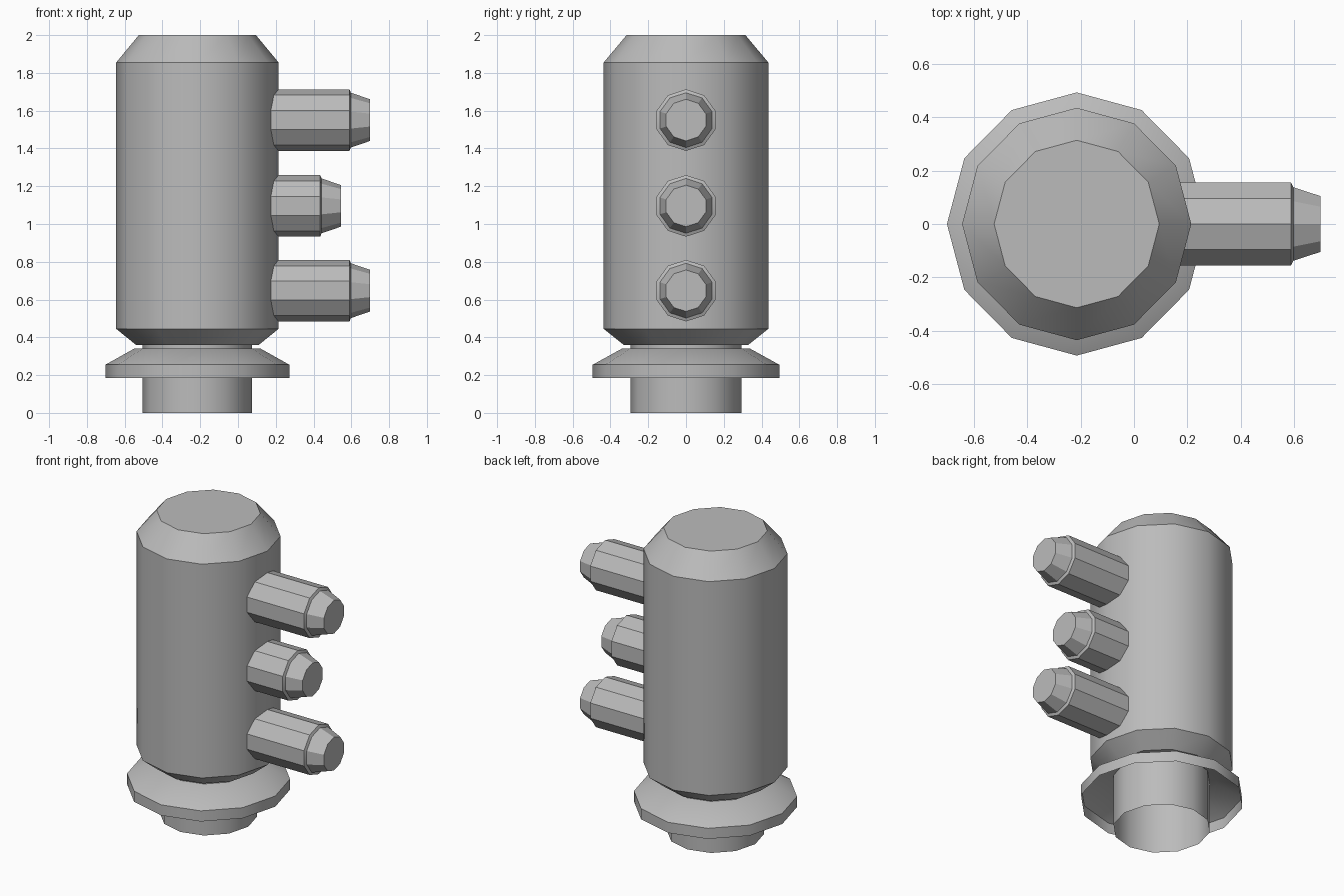
import bpy
import bmesh
import math
from mathutils import Matrix

cube = bpy.data.objects.get("Cube")
if cube:
    bpy.data.objects.remove(cube, do_unlink=True)

AXIS_X = -0.215

grey = bpy.data.materials.new("light grey metal")
grey.use_nodes = True
colour = (0.5, 0.5, 0.5, 1)
grey.diffuse_color = colour
grey.node_tree.nodes["Principled BSDF"].inputs["Base Color"].default_value = colour


def turned(name, profile, sides, matrix, cap_start=True, cap_end=True):
    """Turn a (radius, height) profile round z, then place it."""
    bm = bmesh.new()
    rings = []
    for radius, height in profile:
        angles = [2 * math.pi * i / sides for i in range(sides)]
        rings.append([bm.verts.new((radius * math.cos(a), radius * math.sin(a), height))
                      for a in angles])
    for low, high in zip(rings, rings[1:]):
        for i in range(sides):
            j = (i + 1) % sides
            bm.faces.new((low[i], low[j], high[j], high[i]))
    if cap_start:
        bm.faces.new(rings[0][::-1])
    if cap_end:
        bm.faces.new(rings[-1])
    bm.transform(matrix)
    mesh = bpy.data.meshes.new(name)
    bm.to_mesh(mesh)
    bm.free()
    mesh.materials.append(grey)
    obj = bpy.data.objects.new(name, mesh)
    bpy.context.collection.objects.link(obj)
    bpy.ops.object.select_all(action="DESELECT")
    obj.select_set(True)
    bpy.context.view_layer.objects.active = obj
    bpy.ops.object.shade_smooth_by_angle(angle=math.radians(31))
    return obj


upright = Matrix.Translation((AXIS_X, 0, 0)) @ Matrix.Diagonal((1, 1.014, 1, 1))

# Main tank with chamfered ends
turned("tank", [(0.325, 0.36), (0.43, 0.445), (0.43, 1.855), (0.31, 2.0)], 12, upright)

# Stem, open at the bottom
turned("stem", [(0.29, 0), (0.29, 0.37)], 12, upright, cap_start=False)

# Hollow skirt around the stem
turned("skirt", [(0.487, 0.185), (0.487, 0.255), (0.335, 0.34)], 12, upright, cap_start=False)

# Side pipes with tapered nozzles, pointing to +x
for label, z, shoulder in (("lower", 0.647, 0.59), ("middle", 1.096, 0.435), ("upper", 1.55, 0.59)):
    sideways = Matrix.Translation((0, 0, z)) @ Matrix.Rotation(math.pi / 2, 4, "Y")
    profile = [(0.163, 0.0), (0.163, shoulder), (0.145, shoulder + 0.008), (0.11, shoulder + 0.11)]
    turned(label + "_pipe", profile, 10, sideways)
